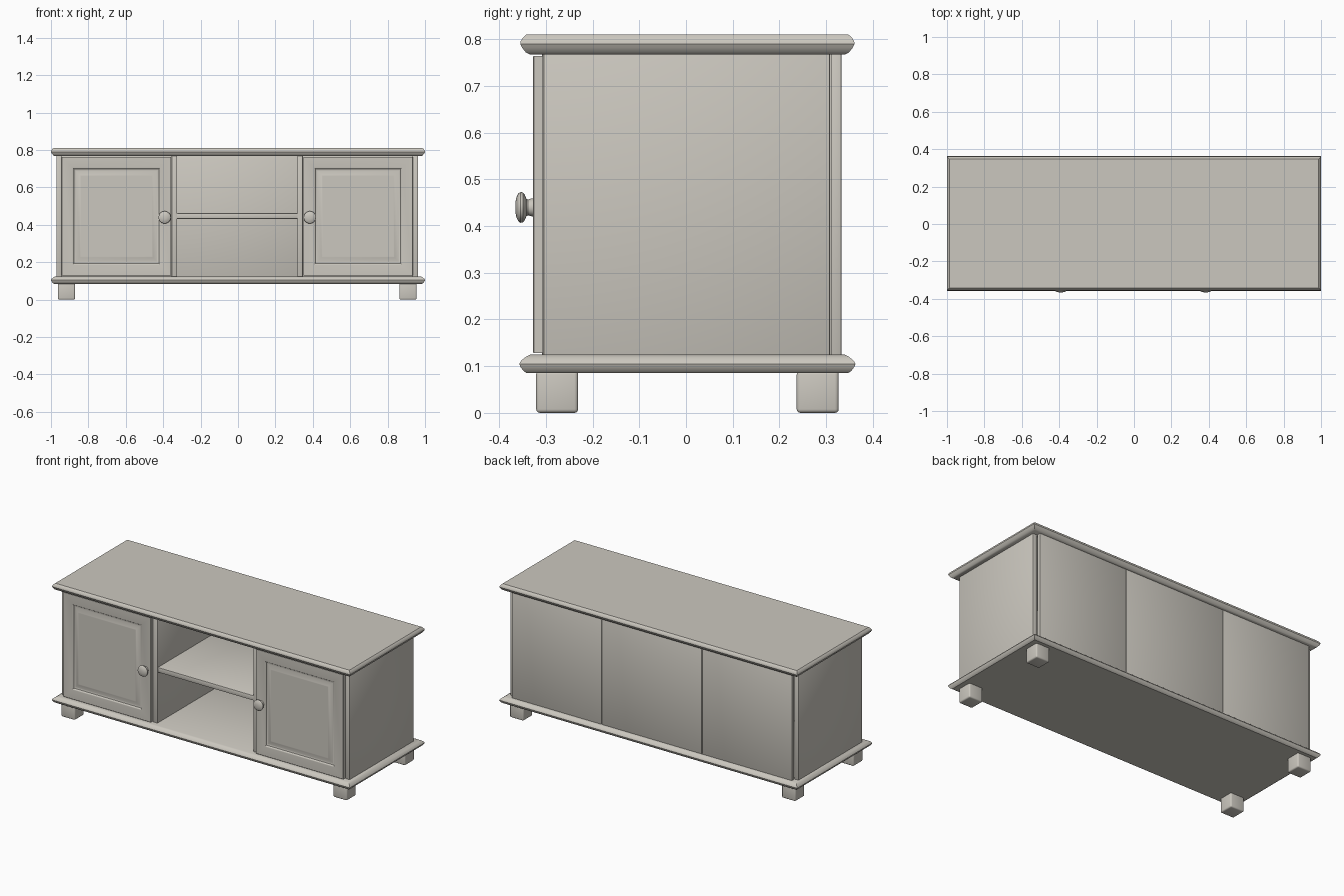
import bpy, bmesh, math

if "Cube" in bpy.data.objects:
    bpy.data.objects.remove(bpy.data.objects["Cube"])

CX, CY = -0.004, 0.003          # centre of the carcass
paint = bpy.data.materials.new("warm grey paint")
paint.diffuse_color = (0.60, 0.575, 0.52, 1)
paint.use_nodes = True
paint.node_tree.nodes["Principled BSDF"].inputs["Base Color"].default_value = paint.diffuse_color


def finish(name, bm, angle=30):
    bmesh.ops.recalc_face_normals(bm, faces=bm.faces)
    me = bpy.data.meshes.new(name)
    bm.to_mesh(me)
    bm.free()
    me.materials.append(paint)
    ob = bpy.data.objects.new(name, me)
    bpy.context.collection.objects.link(ob)
    bpy.ops.object.select_all(action='DESELECT')
    ob.select_set(True)
    bpy.context.view_layer.objects.active = ob
    bpy.ops.object.shade_smooth_by_angle(angle=math.radians(angle))
    return ob


def box(name, x0, x1, y0, y1, z0, z1, bevel=0.003, segs=2):
    bm = bmesh.new()
    bmesh.ops.create_cube(bm, size=1)
    for v in bm.verts:
        v.co = ((x0 + x1) / 2 + v.co.x * (x1 - x0),
                (y0 + y1) / 2 + v.co.y * (y1 - y0),
                (z0 + z1) / 2 + v.co.z * (z1 - z0))
    if bevel:
        bmesh.ops.bevel(bm, geom=bm.edges[:], offset=bevel, segments=segs,
                        profile=0.5, affect='EDGES')
    return finish(name, bm, 35)


def stack(name, loops):
    """Closed solid through matching loops of points."""
    bm = bmesh.new()
    rings = [[bm.verts.new(p) for p in loop] for loop in loops]
    n = len(rings[0])
    for a, b in zip(rings, rings[1:]):
        for i in range(n):
            j = (i + 1) % n
            bm.faces.new((a[i], a[j], b[j], b[i]))
    bm.faces.new(rings[0])
    bm.faces.new(rings[-1])
    return finish(name, bm)


def slab(name, hx, hy, profile):
    corners = ((-1, -1), (1, -1), (1, 1), (-1, 1))
    stack(name, [[(sx * (hx - d), CY + sy * (hy - d), z) for sx, sy in corners]
                 for d, z in profile])


# Moulded top and base boards: (inset, height)
slab("top_board", 1.0, 0.358, [(0.022, 0.767), (0.012, 0.772), (0.004, 0.782), (0, 0.790),
                               (0.001, 0.796), (0.006, 0.804), (0.013, 0.810)])
slab("base_board", 1.0, 0.360, [(0.016, 0.085), (0.009, 0.090), (0.002, 0.099), (0, 0.105),
                                (0.004, 0.112), (0.014, 0.120), (0.024, 0.125)])

# Carcass: sides, partitions, shelf
Z0, Z1 = 0.122, 0.770
for s, side in ((-1, "left"), (1, "right")):
    box(side + "_side", *sorted((CX + s * 0.937, CX + s * 0.967)), -0.305, 0.308, Z0, Z1)
    box(side + "_partition", *sorted((CX + s * 0.321, CX + s * 0.351)), -0.308, 0.312, Z0, Z1)
box("shelf", CX - 0.323, CX + 0.323, -0.305, 0.312, 0.432, 0.462)

# Back in three panels with fine seams
for name, a, b in (("back_left", -0.940, -0.338), ("back_middle", -0.335, 0.335),
                   ("back_right", 0.338, 0.940)):
    box(name, CX + a, CX + b, 0.310, 0.333, Z0, Z1, 0.002)

# Feet
for s, side in ((-1, "left"), (1, "right")):
    for t, end in ((-1, "front"), (1, "back")):
        fx, fy = CX + s * 0.913, CY + t * 0.279
        box(f"{end}_{side}_foot", fx - 0.046, fx + 0.046, fy - 0.045, fy + 0.045,
            0, 0.090, 0.008, 3)

# Doors with a raised field: (inset from the door edge, y)
DOOR = [(0, -0.306), (0, -0.326), (0.002, -0.328), (0.058, -0.328), (0.062, -0.326),
        (0.066, -0.320), (0.072, -0.318), (0.076, -0.318), (0.098, -0.327), (0.103, -0.327)]
# Knob outline: (radius, y)
KNOB = [(0.020, -0.324), (0.019, -0.331), (0.017, -0.338), (0.019, -0.342), (0.027, -0.345),
        (0.032, -0.349), (0.033, -0.354), (0.030, -0.359), (0.022, -0.363), (0.010, -0.3655)]
for s, side in ((-1, "left"), (1, "right")):
    dx, hw = CX + s * 0.646, 0.293
    zc, hz = 0.446, 0.318
    corners = ((-1, -1), (1, -1), (1, 1), (-1, 1))
    stack(side + "_door", [[(dx + a * (hw - d), y, zc + b * (hz - d)) for a, b in corners]
                           for d, y in DOOR])
    kx = CX + s * 0.388
    angles = [2 * math.pi * i / 32 for i in range(32)]
    stack(side + "_knob", [[(kx + r * math.cos(a), y, 0.440 + r * math.sin(a)) for a in angles]
                           for r, y in KNOB])
